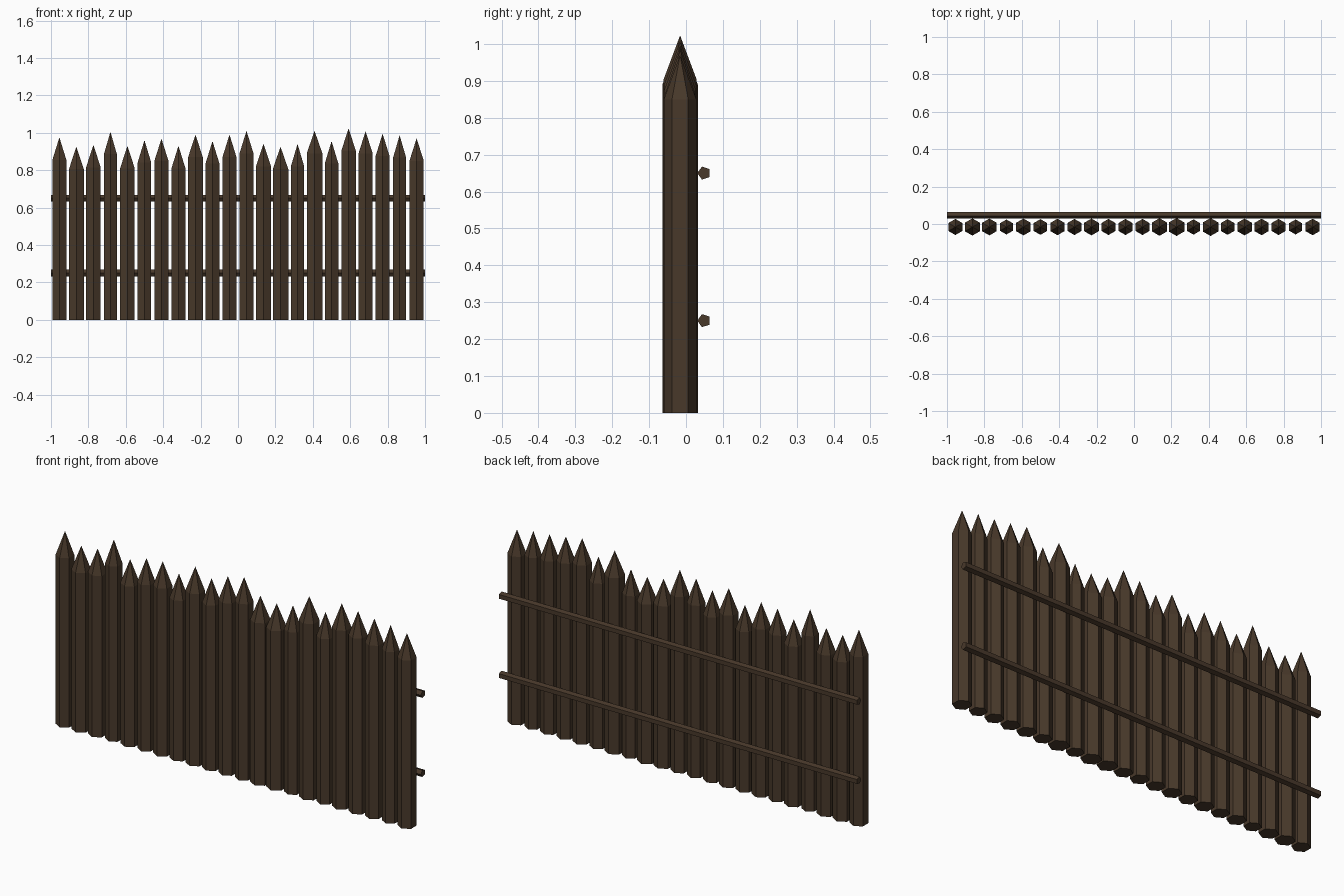
import bpy, bmesh, math
from mathutils import Vector

if "Cube" in bpy.data.objects:
    bpy.data.objects.remove(bpy.data.objects["Cube"])

# Material
wood = bpy.data.materials.new("dark_brown_wood")
wood.diffuse_color = (0.065, 0.04, 0.023, 1)
wood.use_nodes = True
wood.node_tree.nodes["Principled BSDF"].inputs["Base Color"].default_value = wood.diffuse_color


def ring(bm, n, radius, start, place):
    """Regular polygon whose 2D points are mapped into space by place(u, v)."""
    return [bm.verts.new(place(radius * math.cos(start + 2 * math.pi * i / n),
                               radius * math.sin(start + 2 * math.pi * i / n)))
            for i in range(n)]


def finish(bm, name):
    bmesh.ops.recalc_face_normals(bm, faces=bm.faces)
    me = bpy.data.meshes.new(name)
    bm.to_mesh(me)
    bm.free()
    me.materials.append(wood)
    bpy.context.collection.objects.link(bpy.data.objects.new(name, me))


def bridge(bm, a, b):
    for i in range(len(a)):
        j = (i + 1) % len(a)
        bm.faces.new((a[i], a[j], b[j], b[i]))


# Hexagonal stakes with pointed tips: (tip height, radius)
STAKES = [(.975, .043), (.925, .046), (.935, .045), (1.005, .040), (.93, .045), (.96, .042),
          (.968, .044), (.93, .043), (.99, .045), (.955, .043), (.99, .043), (1.01, .043),
          (.94, .047), (.925, .048), (.94, .041), (1.01, .048), (.955, .042), (1.023, .045),
          (1.008, .044), (.995, .043), (.987, .040), (.97, .044)]
TIP = 0.12
for k, (h, r) in enumerate(STAKES):
    x = -0.955 + k * 1.91 / 21
    bm = bmesh.new()
    low, high = [ring(bm, 6, r, math.pi / 2, lambda u, v: Vector((x + u, -0.016 + v, z)))
                 for z in (0, h - TIP)]
    bridge(bm, low, high)
    bm.faces.new(low)
    tip = bm.verts.new((x, -0.016, h))
    for i in range(6):
        bm.faces.new((high[i], high[(i + 1) % 6], tip))
    finish(bm, f"stake_{k + 1}")

# Five-sided rails behind the stakes
for name, z in (("lower_rail", 0.25), ("upper_rail", 0.65)):
    bm = bmesh.new()
    a, b = [ring(bm, 5, 0.0185, math.pi, lambda u, v: Vector((x, 0.049 + u, z + v)))
            for x in (-1, 1)]
    bridge(bm, a, b)
    bm.faces.new(a)
    bm.faces.new(b)
    finish(bm, name)
